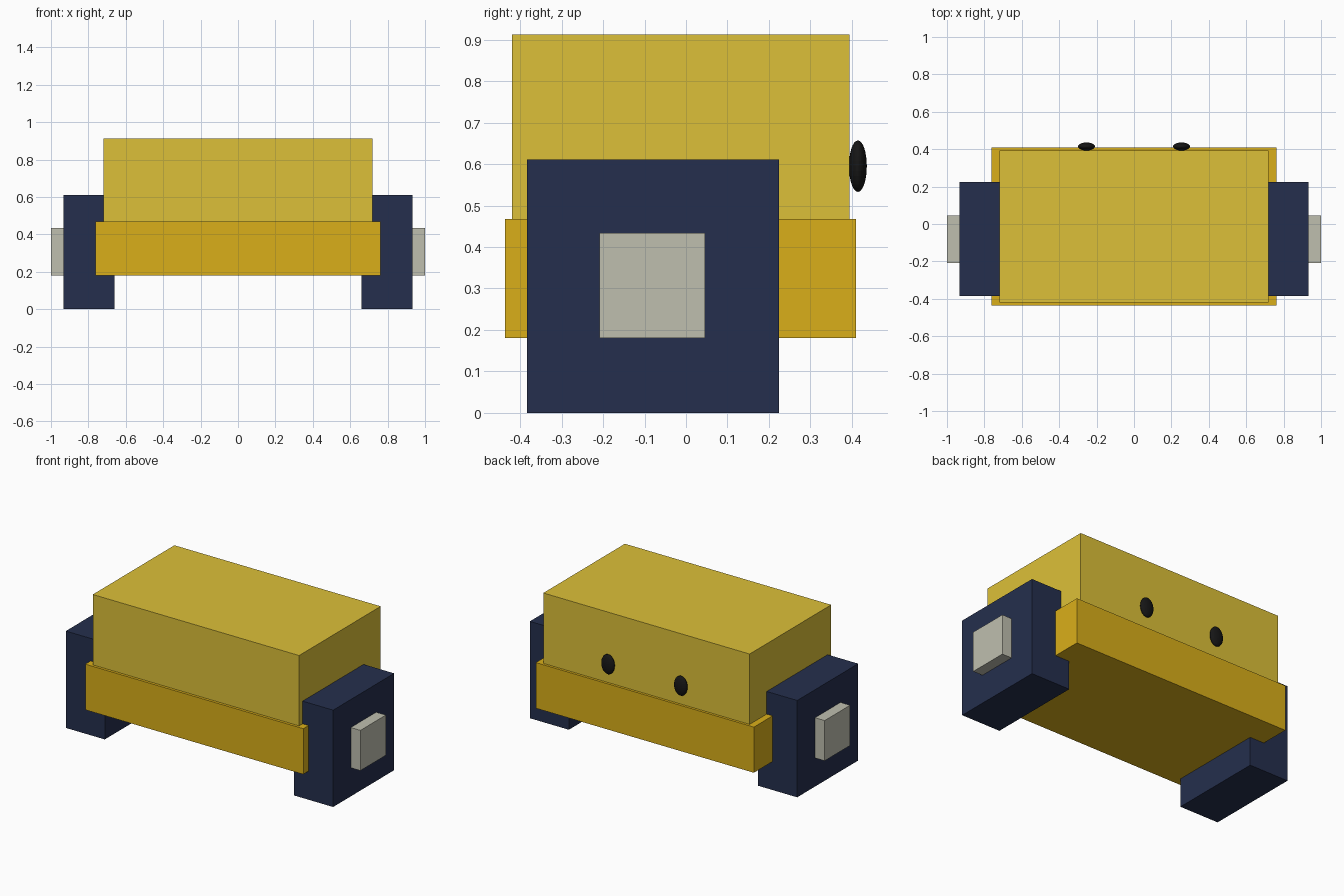
import bpy

if "Cube" in bpy.data.objects:
    bpy.data.objects.remove(bpy.data.objects["Cube"])


def material(name, rgb):
    m = bpy.data.materials.new(name)
    m.diffuse_color = (*rgb, 1)
    m.use_nodes = True
    m.node_tree.nodes["Principled BSDF"].inputs["Base Color"].default_value = m.diffuse_color
    return m


yellow = material("yellow", (0.72, 0.53, 0.04))
amber = material("amber", (0.70, 0.43, 0.01))
navy = material("navy", (0.018, 0.028, 0.075))
pale = material("pale_grey", (0.52, 0.52, 0.43))
black = material("black", (0.008, 0.008, 0.008))


def finish(name, lo, hi, mat):
    # Fit the active unit primitive (spanning -0.5..0.5) to the given bounds
    ob = bpy.context.object
    ob.name = name
    size = [b - a for a, b in zip(lo, hi)]
    mid = [(a + b) / 2 for a, b in zip(lo, hi)]
    for v in ob.data.vertices:
        v.co = [c * s for c, s in zip(v.co, size)]
    ob.location = mid
    ob.data.materials.append(mat)
    return ob


def box(name, lo, hi, mat):
    bpy.ops.mesh.primitive_cube_add(size=1)
    return finish(name, lo, hi, mat)


def mirrored(lo, hi):
    return (-hi[0], *lo[1:]), (-lo[0], *hi[1:])


# Body: upper block seated on a slightly wider base
box("upper_body", (-0.72, -0.419, 0.45), (0.72, 0.394, 0.912), yellow)
box("lower_body", (-0.761, -0.436, 0.18), (0.761, 0.41, 0.468), amber)

# Square wheels with protruding hubs, and round studs on the back
for side in ("right", "left"):
    wheel = ((0.661, -0.384, 0), (0.933, 0.224, 0.611))
    hub = ((0.745, -0.208, 0.18), (1.0, 0.046, 0.434))
    stud = ((0.209, 0.393, 0.533), (0.299, 0.436, 0.657))
    if side == "left":
        wheel, hub, stud = (mirrored(*p) for p in (wheel, hub, stud))
    box(side + "_wheel", *wheel, navy)
    box(side + "_hub", *hub, pale)
    bpy.ops.mesh.primitive_uv_sphere_add(segments=32, ring_count=16, radius=0.5)
    finish(side + "_stud", *stud, black)
